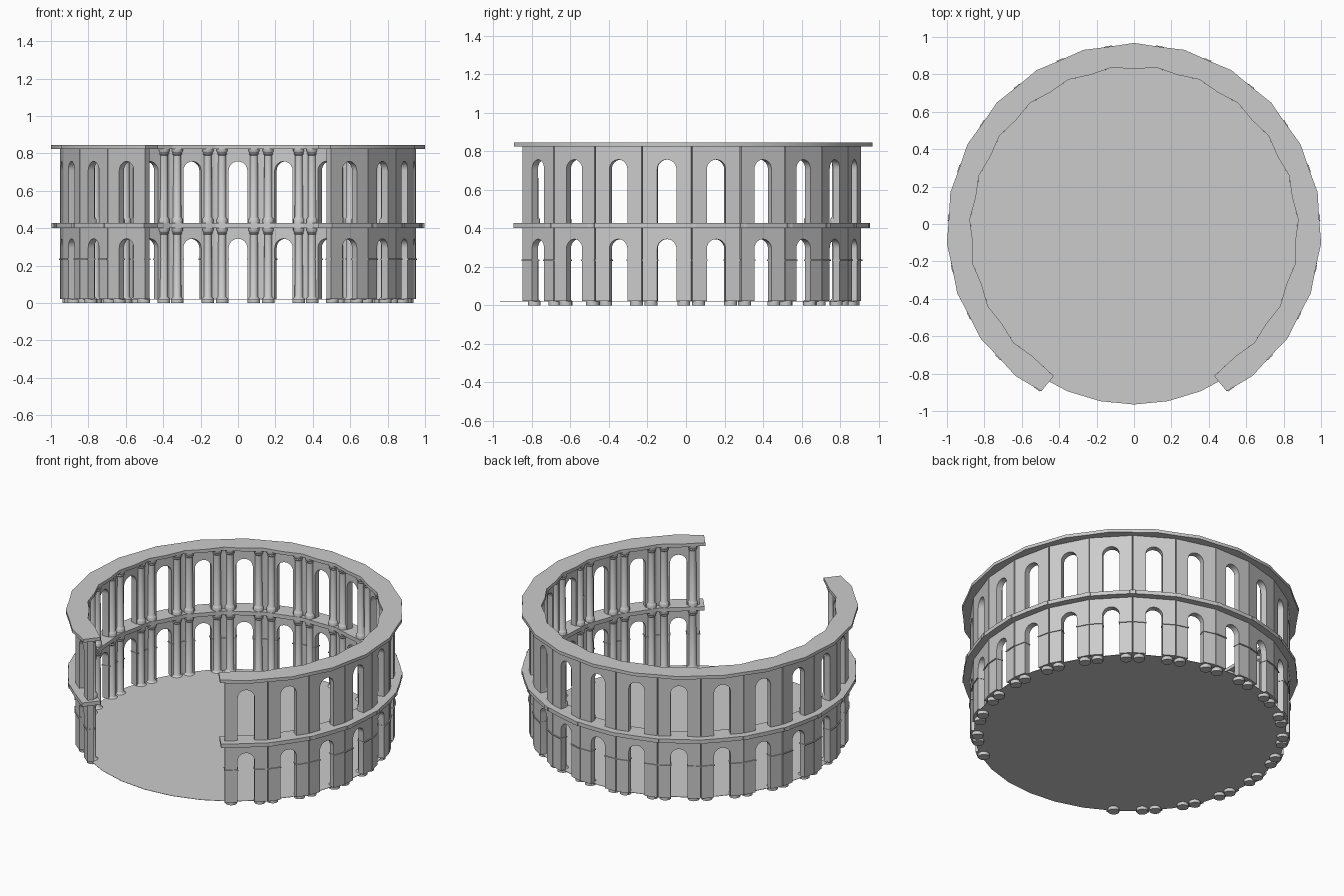
import bpy
import bmesh
from math import pi, cos, sin, radians
from mathutils import Matrix

cube = bpy.data.objects.get("Cube")
if cube:
    bpy.data.objects.remove(cube)

STEP = 2 * pi / 23          # angle of one bay
BAYS = 19                   # four bays are left open at the front
CENTRE_Y = -0.035
WALL_IN, WALL_OUT = 0.905, 0.945
ARCH = 0.05                 # half width of an opening

stone = bpy.data.materials.new("grey_stone")
stone.use_nodes = True
colour = (0.6, 0.6, 0.6, 1)
stone.diffuse_color = colour
stone.node_tree.nodes["Principled BSDF"].inputs["Base Color"].default_value = colour


def finish(bm, name):
    bmesh.ops.recalc_face_normals(bm, faces=bm.faces)
    mesh = bpy.data.meshes.new(name)
    bm.to_mesh(mesh)
    bm.free()
    mesh.materials.append(stone)
    mesh.shade_smooth()
    mesh.set_sharp_from_angle(angle=radians(35))
    return mesh


def place(mesh, name, angle=0.0):
    obj = bpy.data.objects.new(name, mesh)
    obj.location.y = CENTRE_Y
    obj.rotation_euler.z = angle
    bpy.context.collection.objects.link(obj)


def prism(bm, points, offset):
    """Extrude a flat outline along an offset."""
    face = bm.faces.new([bm.verts.new(p) for p in points])
    out = bmesh.ops.extrude_face_region(bm, geom=[face], use_keep_orig=True)
    verts = [g for g in out["geom"] if isinstance(g, bmesh.types.BMVert)]
    bmesh.ops.translate(bm, verts=verts, vec=offset)


def lathe(bm, profile, x, y, sides=14):
    """Closed turned shape from (radius, height) pairs."""
    rings = []
    for r, z in profile:
        rings.append([bm.verts.new((x + r * cos(2 * pi * i / sides),
                                    y + r * sin(2 * pi * i / sides), z))
                      for i in range(sides)])
    for a, b in zip(rings, rings[1:]):
        for i in range(sides):
            j = (i + 1) % sides
            bm.faces.new((a[i], a[j], b[j], b[i]))
    bm.faces.new(rings[0])
    bm.faces.new(rings[-1])


# Each bay is modelled with x pointing outwards and y along the wall
def wall_panel(z0, z1, crown):
    bm = bmesh.new()
    half = 0.127
    spring = crown - ARCH
    outline = [(half, z0), (half, z1), (-half, z1), (-half, z0), (-ARCH, z0)]
    for i in range(13):
        a = pi - pi * i / 12
        outline.append((ARCH * cos(a), spring + ARCH * sin(a)))
    outline.append((ARCH, z0))
    prism(bm, [(WALL_IN, y, z) for y, z in outline], (WALL_OUT - WALL_IN, 0, 0))
    return finish(bm, "wall_panel")


def column_pair(z0, z1, base_r):
    bm = bmesh.new()
    profile = [(base_r, z0), (base_r, z0 + 0.022), (0.027, z0 + 0.027),
               (0.022, z0 + 0.034), (0.021, z1 - 0.036), (0.026, z1 - 0.03),
               (0.024, z1 - 0.024), (0.03, z1 - 0.014), (0.03, z1)]
    for side in (-1, 1):
        lathe(bm, profile, 0.902, side * 0.085)
    return finish(bm, "column_pair")


def cornice(z0, z1, inner_mid, inner_end, outer_mid, outer_end, half):
    bm = bmesh.new()
    outline = [(inner_end, -half), (outer_end, -half), (outer_mid, 0),
               (outer_end, half), (inner_end, half), (inner_mid, 0)]
    prism(bm, [(x, y, z0) for x, y in outline], (0, 0, z1 - z0))
    return finish(bm, "cornice")


def string_course():
    """Thin moulding on the piers beside the lower opening."""
    bm = bmesh.new()
    for side in (-1, 1):
        m = Matrix.Translation((0.925, side * 0.0885, 0.234)) @ Matrix.Diagonal((0.052, 0.083, 0.006, 1))
        bmesh.ops.create_cube(bm, size=1, matrix=m)
    return finish(bm, "string_course")


parts = {
    "lower_wall": wall_panel(0.022, 0.405, 0.344),
    "upper_wall": wall_panel(0.422, 0.828, 0.757),
    "lower_columns": column_pair(0.0, 0.402, 0.034),
    "upper_columns": column_pair(0.425, 0.826, 0.03),
    "middle_cornice": cornice(0.402, 0.427, 0.87, 0.872, 0.99, 0.986, 0.153),
    "top_cornice": cornice(0.824, 0.845, 0.864, 0.874, 1.003, 0.979, 0.158),
    "string_course": string_course(),
}

# Repeat the bay around the ring, centred on the back
for k in range(BAYS):
    angle = pi / 2 + (k - (BAYS - 1) / 2) * STEP
    for name, mesh in parts.items():
        place(mesh, f"{name}_{k + 1}", angle)

# Thin round floor
bm = bmesh.new()
bmesh.ops.create_cone(bm, cap_ends=True, segments=32, radius1=0.93, radius2=0.93,
                      depth=0.002, matrix=Matrix.Translation((0, 0, 0.021)))
place(finish(bm, "floor"), "floor")
